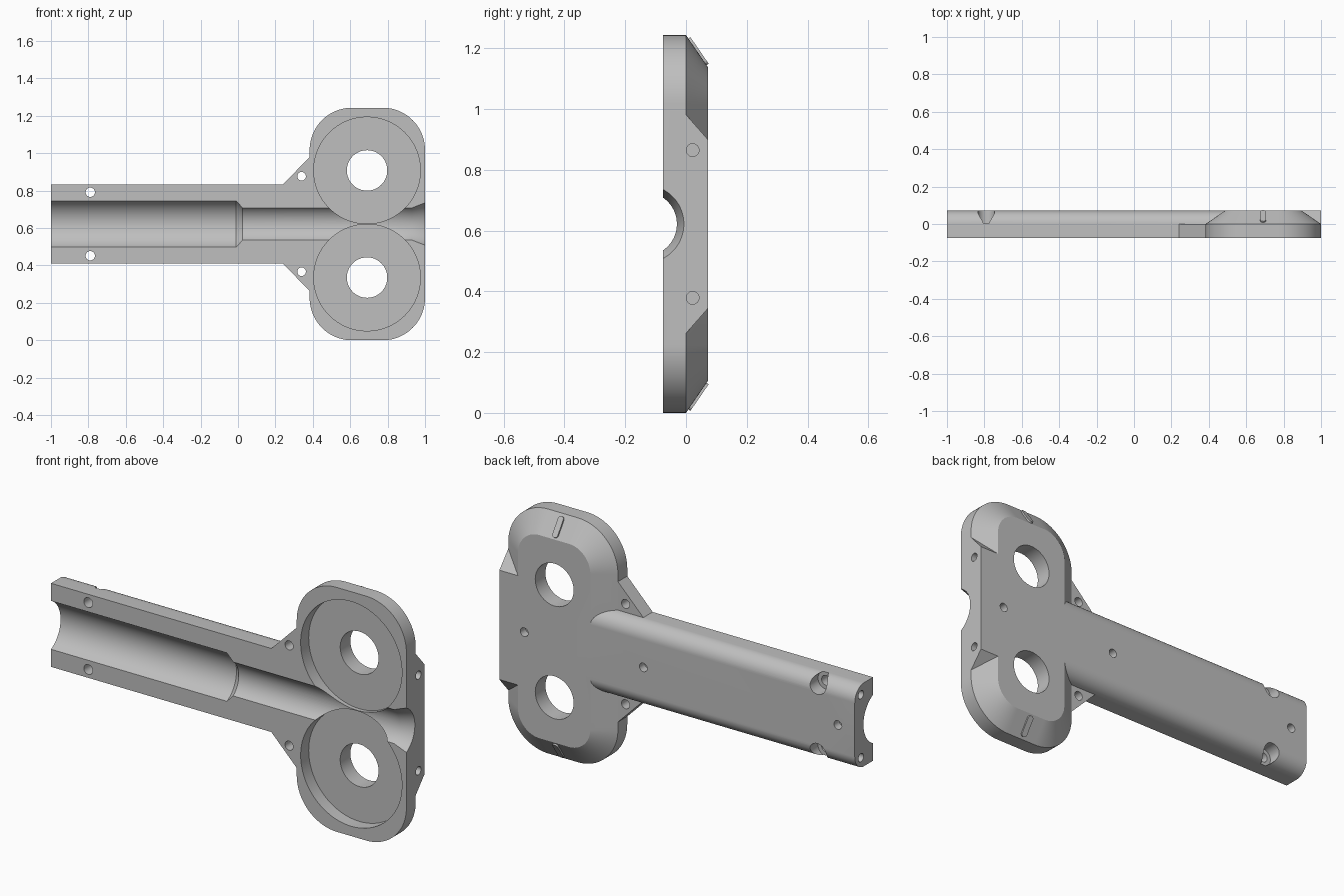
import bpy, bmesh
from math import pi, sin, cos
from mathutils import Vector

if "Cube" in bpy.data.objects:
    bpy.data.objects.remove(bpy.data.objects["Cube"], do_unlink=True)

FRONT, STEP, BACK = -0.075, 0.0, 0.072   # depth levels
MID = 0.6215                             # mirror height
WHEEL_X, WHEEL_DZ = 0.69, 0.2865         # pocket centres

grey = bpy.data.materials.new("grey plastic")
grey.use_nodes = True
COLOUR = (0.52, 0.52, 0.52, 1)
grey.diffuse_color = COLOUR
grey.node_tree.nodes["Principled BSDF"].inputs["Base Color"].default_value = COLOUR


def loft(name, rings):
    """Closed solid through rings of equal point count."""
    bm = bmesh.new()
    loops = [[bm.verts.new(p) for p in ring] for ring in rings]
    n = len(loops[0])
    for a, b in zip(loops, loops[1:]):
        for i in range(n):
            j = (i + 1) % n
            bm.faces.new((a[i], a[j], b[j], b[i]))
    bm.faces.new(loops[0])
    bm.faces.new(loops[-1])
    bmesh.ops.recalc_face_normals(bm, faces=bm.faces)
    mesh = bpy.data.meshes.new(name)
    bm.to_mesh(mesh)
    bm.free()
    mesh.materials.append(grey)
    obj = bpy.data.objects.new(name, mesh)
    bpy.context.collection.objects.link(obj)
    return obj


def circle(r, n):
    return [(r * cos(2 * pi * i / n), r * sin(2 * pi * i / n)) for i in range(n)]


def along_x(name, stations, y, z, n=96):
    """Turned solid on an x axis, stations are (x, radius)."""
    return loft(name, [[(x, y + u, z + v) for u, v in circle(r, n)] for x, r in stations])


def along_y(name, x, z, r, y0, y1, n=32):
    return loft(name, [[(x + u, y, z + v) for u, v in circle(r, n)] for y in (y0, y1)])


def rounded_outline(y, inset):
    """Rounded rectangle of the head, in the x-z plane."""
    pts, r = [], 0.226 - inset
    hx, hz = 0.3085 - inset, MID - inset
    for k, (sx, sz) in enumerate([(1, 1), (-1, 1), (-1, -1), (1, -1)]):
        for i in range(25):
            a = (k + i / 24) * pi / 2
            pts.append((0.6915 + sx * (hx - r) + r * cos(a), y,
                        MID + sz * (hz - r) + r * sin(a)))
    return pts


def boolean(target, tool, operation):
    mod = target.modifiers.new(operation, "BOOLEAN")
    mod.operation, mod.object, mod.solver = operation, tool, "EXACT"
    bpy.context.view_layer.objects.active = target
    bpy.ops.object.modifier_apply(modifier=mod.name)
    bpy.data.objects.remove(tool, do_unlink=True)


# Head with bevelled back edge
body = loft("cutter_half_shell", [rounded_outline(FRONT, 0),
                                  rounded_outline(STEP, 0),
                                  rounded_outline(BACK, 0.105)])

# Handle with rounded back edges
R, H = 0.075, 0.2125
side = [(FRONT, H)] + [(BACK - R + R * sin(a), H - R + R * cos(a))
                       for a in [i * pi / 32 for i in range(17)]]
section = side + [(y, -z) for y, z in reversed(side)]
boolean(body, loft("handle", [[(x, y, MID + z) for y, z in section]
                              for x in (-1, 0.6)]), "UNION")

# Full depth end block with slanted sides
half = [(-0.04, 0.36), (STEP, 0.36), (BACK, 0.278)]
section = half + [(y, -z) for y, z in reversed(half)]
boolean(body, loft("end_block", [[(x, y, MID + z) for y, z in section]
                                 for x in (0.75, 1)]), "UNION")

# Gussets and raised ribs, mirrored above and below
slope = Vector((0, 0.072, -0.105)).normalized()
out = Vector((0, 0.105, 0.072)).normalized()
for s in (1, -1):
    web = [(0.24, H), (0.383, 0.357), (0.45, 0.357), (0.45, 0.15), (0.24, 0.15)]
    boolean(body, loft("gusset", [[(x, y, MID + s * z) for x, z in web]
                                  for y in (FRONT, STEP)]), "UNION")
    base = Vector((WHEEL_X, 0.038, MID - 0.055))
    rings = []
    for lift in (-0.02, 0.008):
        ring = []
        for i in range(26):
            a = (i if i < 13 else i - 1) * pi / 12
            end = 0.038 if i < 13 else -0.038
            p = base + Vector((0.015 * cos(a), 0, 0)) + out * lift \
                + slope * (end + 0.015 * sin(a))
            ring.append((p.x, p.y, MID + s * p.z))
        rings.append(ring)
    boolean(body, loft("rib", rings), "UNION")

# Stepped bore with flared mouth
boolean(body, along_x("bore", [(-1.1, 0.137), (-0.01, 0.137), (0.025, 0.105),
                               (0.93, 0.105), (1.07, 0.151)], -0.135, MID), "DIFFERENCE")

# Wheel pockets, axle holes, screw holes and pin holes
for s in (1, -1):
    wz = MID + s * WHEEL_DZ
    for tool in (
        along_y("pocket", WHEEL_X, wz, 0.285, -0.2, -0.01, 128),
        along_y("axle_hole", WHEEL_X, wz, 0.108, -0.2, 0.2, 64),
        along_y("handle_screw_hole", -0.79, MID + s * 0.17, 0.025, -0.2, 0.2),
        along_y("handle_counterbore", -0.79, MID + s * 0.17, 0.045, 0.003, 0.2, 48),
        along_y("gusset_screw_hole", 0.34, MID + s * 0.255, 0.023, -0.2, 0.2),
        along_x("mouth_pin_hole", [(0.94, 0.021), (1.1, 0.021)], 0.022, MID + s * 0.243, 32),
        along_x("end_pin_hole", [(-1.1, 0.021), (-0.94, 0.021)], 0.022, MID + s * 0.16, 32),
    ):
        boolean(body, tool, "DIFFERENCE")

# Blind holes along the back
for x in (0.86, 0.19, -0.905):
    boolean(body, along_y("back_pin_hole", x, MID, 0.022, 0.03, 0.2), "DIFFERENCE")

bpy.ops.object.select_all(action="DESELECT")
body.select_set(True)
bpy.context.view_layer.objects.active = body
body.name = "tool_half_shell"
bpy.ops.object.shade_smooth_by_angle(angle=pi / 7)
